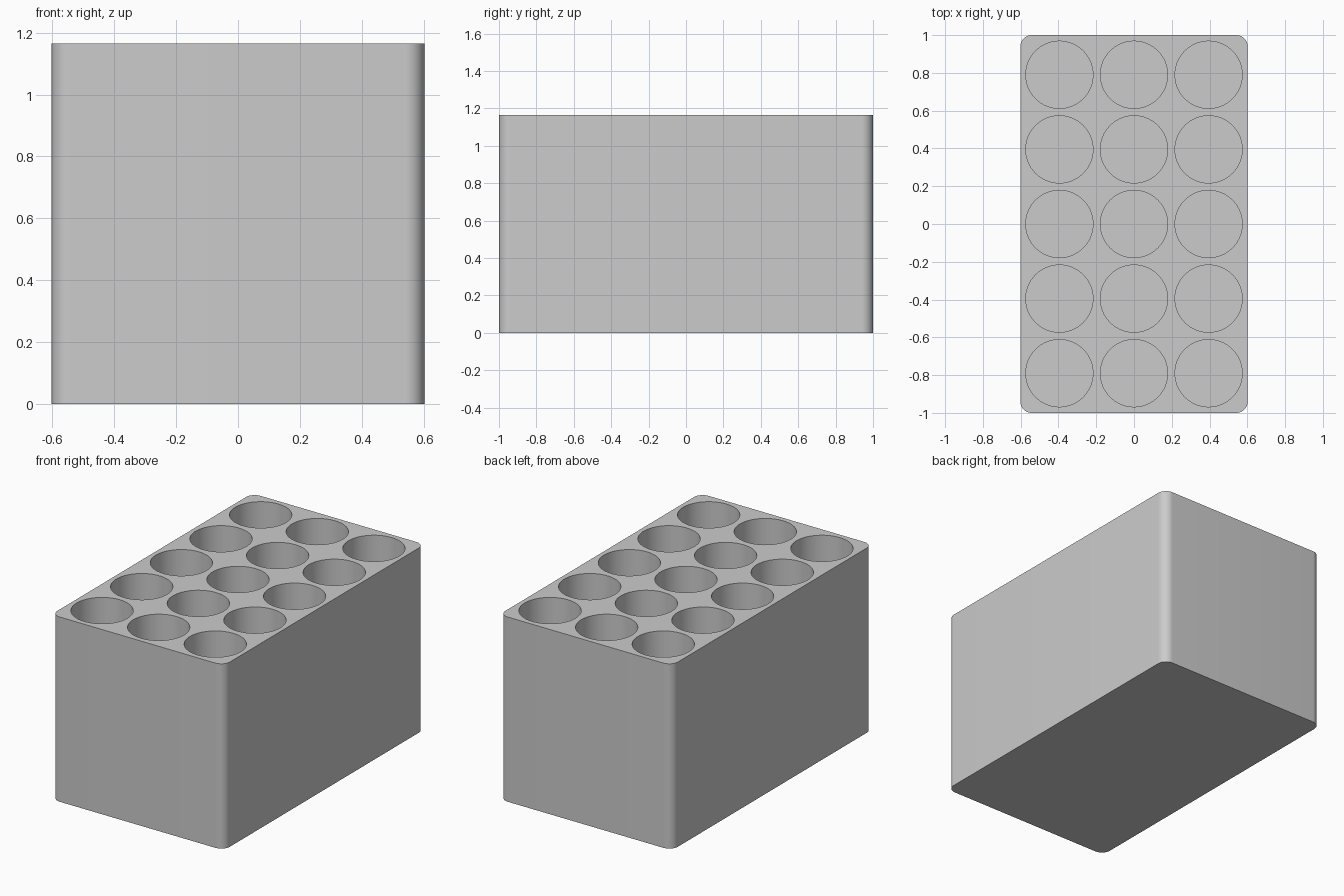
import bpy
import bmesh
from math import radians
from mathutils import Matrix

WIDTH, LENGTH, HEIGHT = 1.204, 2.0, 1.165
CORNER = 0.06
COLUMNS, ROWS = 3, 5
PITCH, HOLE_RADIUS, FLOOR = 0.395, 0.178, 0.04

cube = bpy.data.objects.get("Cube")
if cube:
    bpy.data.objects.remove(cube, do_unlink=True)

# Plain grey plastic
GREY = (0.6, 0.6, 0.6, 1.0)
grey = bpy.data.materials.new("grey plastic")
grey.use_nodes = True
grey.diffuse_color = GREY
grey.node_tree.nodes["Principled BSDF"].inputs["Base Color"].default_value = GREY


def make_object(name, bm):
    mesh = bpy.data.meshes.new(name)
    bm.to_mesh(mesh)
    bm.free()
    mesh.materials.append(grey)
    obj = bpy.data.objects.new(name, mesh)
    bpy.context.collection.objects.link(obj)
    return obj


# Block with rounded vertical edges
bm = bmesh.new()
bmesh.ops.create_cube(bm, size=1)
bmesh.ops.scale(bm, vec=(WIDTH, LENGTH, HEIGHT), verts=bm.verts)
bmesh.ops.translate(bm, vec=(0, 0, HEIGHT / 2), verts=bm.verts)
uprights = [e for e in bm.edges
            if abs(e.verts[0].co.z - e.verts[1].co.z) > HEIGHT / 2]
bmesh.ops.bevel(bm, geom=uprights, offset=CORNER, segments=12,
                profile=0.5, affect='EDGES')
holder = make_object("holder_block", bm)

# Grid of round pockets, open at the top
bm = bmesh.new()
for col in range(COLUMNS):
    for row in range(ROWS):
        x = (col - (COLUMNS - 1) / 2) * PITCH
        y = (row - (ROWS - 1) / 2) * PITCH
        bmesh.ops.create_cone(
            bm, cap_ends=True, segments=64, depth=HEIGHT,
            radius1=HOLE_RADIUS, radius2=HOLE_RADIUS,
            matrix=Matrix.Translation((x, y, FLOOR + HEIGHT / 2)))
cutter = make_object("pocket_cutter", bm)
cutter.hide_render = True

# Cut the pockets
cut = holder.modifiers.new("pockets", 'BOOLEAN')
cut.operation = 'DIFFERENCE'
cut.solver = 'EXACT'
cut.object = cutter
bpy.ops.object.select_all(action='DESELECT')
holder.select_set(True)
bpy.context.view_layer.objects.active = holder
bpy.ops.object.modifier_apply(modifier=cut.name)
bpy.data.objects.remove(cutter, do_unlink=True)

bpy.ops.object.shade_smooth_by_angle(angle=radians(30))
